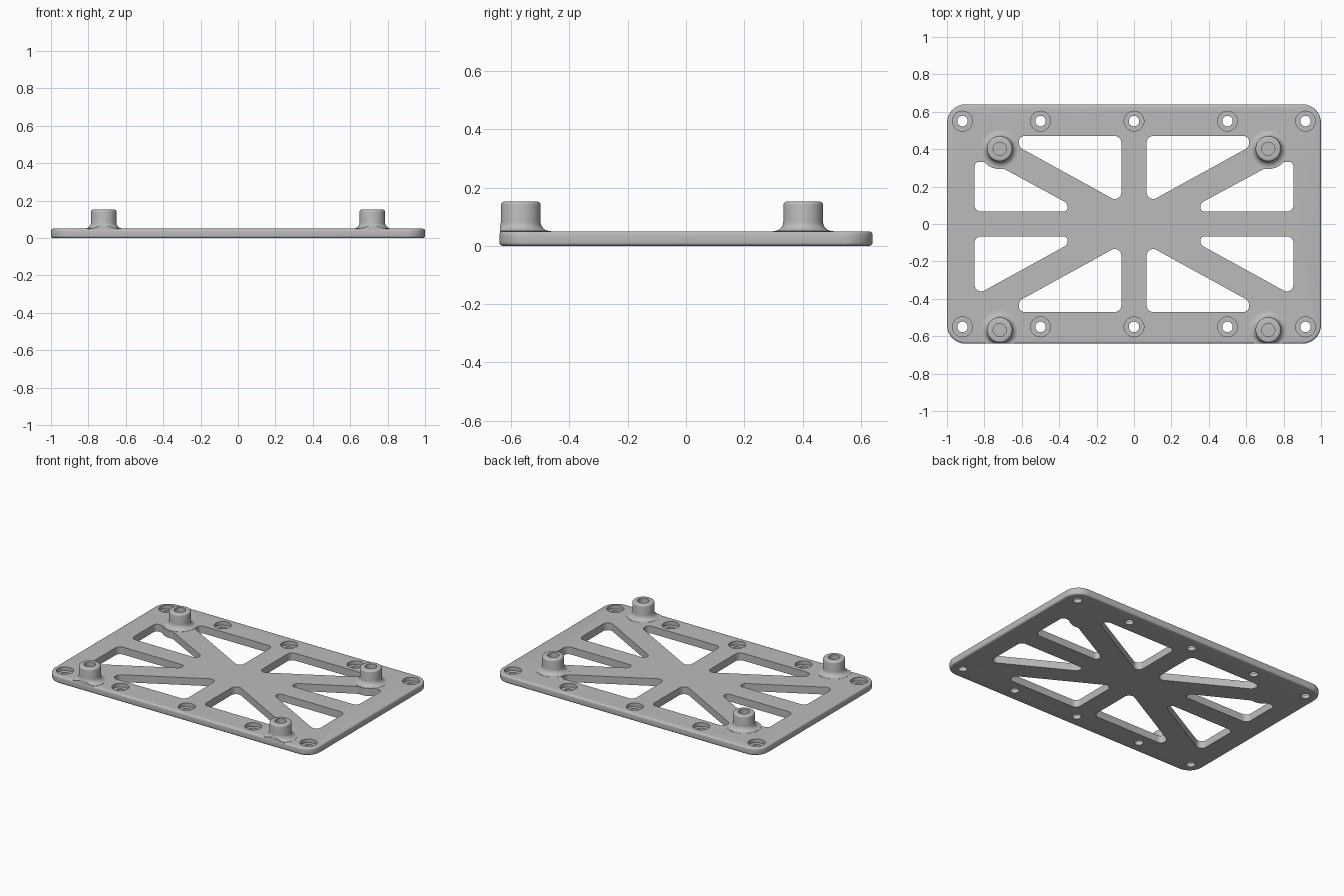
import bpy, bmesh, math
from mathutils import Vector

cube = bpy.data.objects.get("Cube")
if cube:
    bpy.data.objects.remove(cube, do_unlink=True)

HX, HY, T = 1.0, 0.64, 0.05        # plate half sizes and thickness
POST_X, POST_Y = 0.718, (0.402, -0.567)
POST_R, FLANGE_R, POST_TOP = 0.068, 0.108, 0.152

grey = bpy.data.materials.new("light grey")
grey.use_nodes = True
grey.diffuse_color = (0.5, 0.5, 0.5, 1)
grey.node_tree.nodes["Principled BSDF"].inputs["Base Color"].default_value = (0.5, 0.5, 0.5, 1)


def circle(x, y, r, n=32):
    return [Vector((x + r * math.cos(math.tau * i / n), y + r * math.sin(math.tau * i / n))) for i in range(n)]


def rounded(points, radius, steps=6):
    """Round every corner of a polygon with a true arc."""
    pts, out = [Vector(p) for p in points], []
    for i, p in enumerate(pts):
        a, b = pts[i - 1] - p, pts[(i + 1) % len(pts)] - p
        half = a.angle(b) / 2
        if half > 1.4:
            out.append(p)
            continue
        trim = min(radius / math.tan(half), a.length * 0.49, b.length * 0.49)
        r = trim * math.tan(half)
        centre = p + (a.normalized() + b.normalized()).normalized() * (r / math.sin(half))
        u = p + a.normalized() * trim - centre
        v = p + b.normalized() * trim - centre
        for k in range(steps + 1):
            d = u.lerp(v, k / steps)
            out.append(centre + d.normalized() * r)
    return out


def loft(bm, layers):
    """Closed solid through a stack of (outline, z) layers."""
    rings = [[bm.verts.new((p.x, p.y, z)) for p in outline] for outline, z in layers]
    n = len(rings[0])
    for low, high in zip(rings, rings[1:]):
        for i in range(n):
            j = (i + 1) % n
            bm.faces.new((low[i], low[j], high[j], high[i]))
    bm.faces.new(rings[0][::-1])
    bm.faces.new(rings[-1])


def make(name, solids):
    bm = bmesh.new()
    for layers in solids:
        loft(bm, layers)
    bmesh.ops.recalc_face_normals(bm, faces=bm.faces)
    mesh = bpy.data.meshes.new(name)
    bm.to_mesh(mesh)
    bm.free()
    mesh.materials.append(grey)
    obj = bpy.data.objects.new(name, mesh)
    bpy.context.collection.objects.link(obj)
    return obj


def activate(obj):
    bpy.ops.object.select_all(action='DESELECT')
    obj.select_set(True)
    bpy.context.view_layer.objects.active = obj


def boolean(obj, tool, operation):
    mod = obj.modifiers.new("cut", 'BOOLEAN')
    mod.operation, mod.solver, mod.object = operation, 'EXACT', tool
    activate(obj)
    bpy.ops.object.modifier_apply(modifier=mod.name)
    bpy.data.objects.remove(tool, do_unlink=True)


def smooth(obj):
    activate(obj)
    bpy.ops.object.shade_smooth_by_angle(angle=math.radians(35))


def plate_outline(inset):
    x, y = HX - inset, HY - inset
    return rounded([(-x, -y), (x, -y), (x, y), (-x, y)], 0.1 - inset, 10)


# Plate with softly rounded rim
B = 0.012
arc = [(B * (1 - math.sin(a)), B * (1 - math.cos(a))) for a in (math.pi / 2 * k / 4 for k in range(5))]
layers = [(plate_outline(i), z) for i, z in arc[::-1]]
layers = sorted([(plate_outline(i), z) for i, z in arc] + [(plate_outline(i), T - z) for i, z in arc],
                key=lambda layer: layer[1])
plate = make("base_plate", [layers])

# Triangular windows, the rear side ones curving around the posts
windows = []
for sx in (-1, 1):
    for sy in (-1, 1):
        inner = [(0.068, 0.47), (0.615, 0.47), (0.615, 0.411), (0.068, 0.11)]
        side = [(0.355, 0.066), (0.852, 0.066)]
        if sy > 0:
            side += [(0.852, 0.334)]
            for k in range(9):
                a = math.radians(-41 - 60 * k / 8)
                side.append((POST_X + FLANGE_R * math.cos(a), POST_Y[0] + FLANGE_R * math.sin(a)))
        else:
            side.append((0.852, 0.384))
        side.append((0.355, 0.111))
        for shape in (inner, side):
            outline = rounded([(sx * x, sy * y) for x, y in shape], 0.034)
            if sx * sy < 0:
                outline.reverse()
            windows.append([(outline, -0.1), (outline, 0.2)])
boolean(plate, make("window_cutter", windows), 'DIFFERENCE')

# Counterbored screw holes along the front and rear edges
holes = [(x, y) for x in (-0.917, -0.5, 0, 0.5, 0.917) for y in (-0.55, 0.55)]
bores = []
for x, y in holes:
    small, big = circle(x, y, 0.028), circle(x, y, 0.053)
    bores.append([(small, -0.1), (small, 0.025), (big, 0.025), (big, 0.2)])
boolean(plate, make("screw_cutter", bores), 'DIFFERENCE')
smooth(plate)

# Standoff posts: flared foot, rounded top, blind hole
F = 0.032
profile = [(FLANGE_R - 0.004, 0.03), (FLANGE_R - 0.004, T + 0.001)]
for k in range(7):
    a = math.pi / 2 * k / 6
    profile.append((POST_R + F * (1 - math.sin(a)), T + 0.001 + F * (1 - math.cos(a))))
for k in range(5):
    a = math.pi / 2 * k / 4
    profile.append((POST_R - 0.012 * (1 - math.cos(a)), POST_TOP - 0.012 * (1 - math.sin(a))))
profile += [(0.035, POST_TOP), (0.035, T + 0.01)]
for sx, side in ((1, "left"), (-1, "right")):
    for y, end in zip(POST_Y, ("rear", "front")):
        post = make(f"{end}_{side}_post", [[(circle(sx * POST_X, y, r, 48), z) for r, z in profile]])
        if end == "front":
            # trim the foot flush with the plate edge
            edge = plate_outline(0.002)
            boolean(post, make("edge_trim", [[(edge, 0), (edge, 0.3)]]), 'INTERSECT')
        smooth(post)
